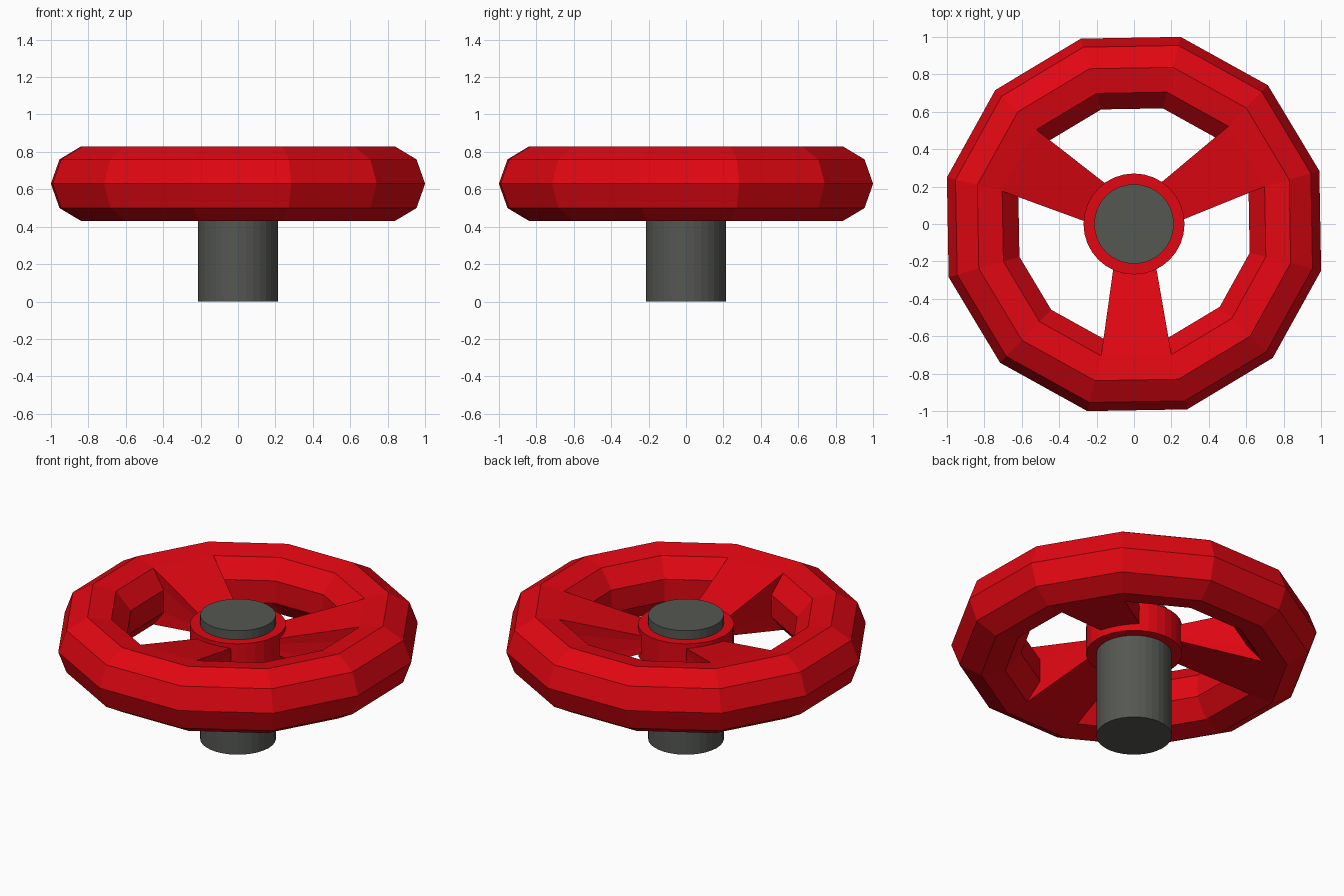
import bpy, bmesh
from math import cos, sin, radians

if "Cube" in bpy.data.objects:
    bpy.data.objects.remove(bpy.data.objects["Cube"])


def material(name, color):
    m = bpy.data.materials.new(name)
    m.diffuse_color = (*color, 1)
    m.use_nodes = True
    m.node_tree.nodes["Principled BSDF"].inputs["Base Color"].default_value = m.diffuse_color
    return m


red = material("red_paint", (0.75, 0.002, 0.006))
grey = material("dark_metal", (0.09, 0.095, 0.085))


def cylinder(name, radius, z0, z1, mat, sides=32):
    bpy.ops.mesh.primitive_cylinder_add(vertices=sides, radius=radius, depth=z1 - z0,
                                        location=(0, 0, (z0 + z1) / 2))
    ob = bpy.context.object
    ob.name = name
    ob.data.materials.append(mat)
    return ob


# Stem and hub
cylinder("stem", 0.213, 0, 0.77, grey)
cylinder("hub", 0.27, 0.53, 0.715, red)

# Rim: nine-sided section swept around 12 sides
SIDES, PHASE, MID = 12, radians(16), 0.63
section = [(0.828 + 0.203 * cos(radians(40 * j)), MID + 0.203 * sin(radians(40 * j)))
           for j in range(9)]
bm = bmesh.new()
rings = []
for i in range(SIDES):
    a = PHASE + radians(360 / SIDES) * i
    rings.append([bm.verts.new((r * cos(a), r * sin(a), z)) for r, z in section])
spoke_faces = []
for i in range(SIDES):
    p, q = rings[i], rings[(i + 1) % SIDES]
    for j in range(9):
        k = (j + 1) % 9
        f = bm.faces.new((p[j], q[j], q[k], p[k]))
        if i % 4 == 0 and j in (3, 4, 5):
            spoke_faces.append(f)
bmesh.ops.recalc_face_normals(bm, faces=bm.faces)

# Spokes: inner faces of three rim segments extruded into the hub
for s in range(3):
    inner = spoke_faces[3 * s:3 * s + 3]
    a = PHASE + radians(15 + 120 * s)
    ext = bmesh.ops.extrude_face_region(bm, geom=inner)
    for v in [g for g in ext["geom"] if isinstance(g, bmesh.types.BMVert)]:
        side = -v.co.x * sin(a) + v.co.y * cos(a)
        w = 0.109 if side > 0 else -0.109
        z = MID + (v.co.z - MID) * 0.25
        v.co = (0.2 * cos(a) - w * sin(a), 0.2 * sin(a) + w * cos(a), z)
    bmesh.ops.delete(bm, geom=[f for f in inner if f.is_valid], context="FACES_ONLY")
bmesh.ops.recalc_face_normals(bm, faces=bm.faces)

mesh = bpy.data.meshes.new("rim_and_spokes")
bm.to_mesh(mesh)
bm.free()
mesh.materials.append(red)
bpy.context.collection.objects.link(bpy.data.objects.new("rim_and_spokes", mesh))
